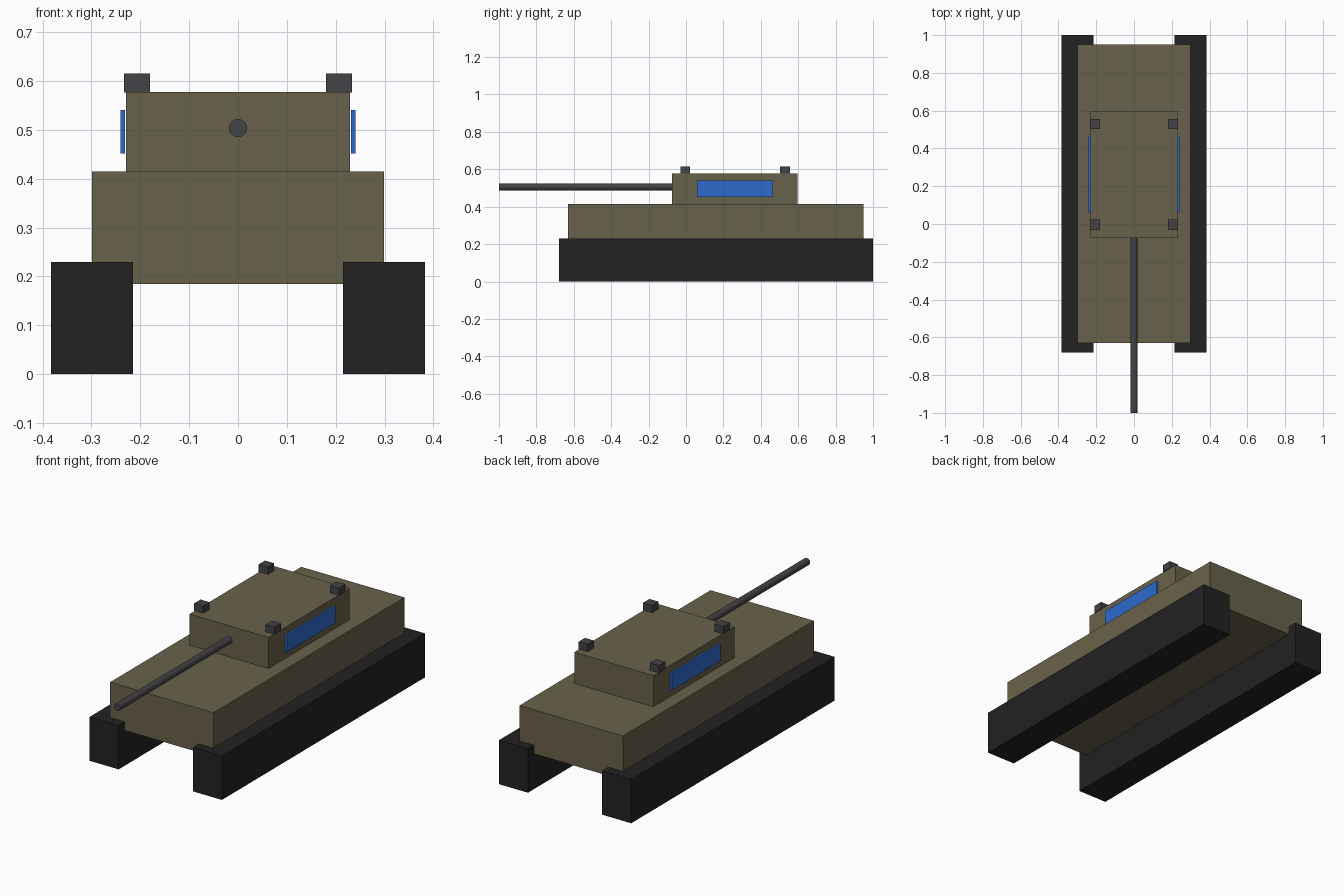
import bpy
from math import radians

cube = bpy.data.objects.get("Cube")
if cube:
    bpy.data.objects.remove(cube, do_unlink=True)


def make_material(name, rgb):
    mat = bpy.data.materials.new(name)
    mat.use_nodes = True
    color = (*rgb, 1)
    mat.diffuse_color = color
    mat.node_tree.nodes["Principled BSDF"].inputs["Base Color"].default_value = color
    return mat


olive = make_material("olive", (0.141, 0.122, 0.069))
black = make_material("track black", (0.016, 0.016, 0.016))
steel = make_material("dark steel", (0.056, 0.056, 0.063))
blue = make_material("marking blue", (0.026, 0.147, 0.61))


def box(name, mat, xs, ys, zs):
    """Box spanning the given (low, high) range on each axis."""
    spans = (xs, ys, zs)
    bpy.ops.mesh.primitive_cube_add(size=1, location=[(a + b) / 2 for a, b in spans])
    obj = bpy.context.object
    obj.name = name
    obj.scale = [b - a for a, b in spans]
    bpy.ops.object.transform_apply(location=False, rotation=False, scale=True)
    obj.data.materials.append(mat)
    return obj


def side_pair(name, mat, xs, ys, zs):
    """Matching boxes on the left (+x) and right (-x)."""
    box("left_" + name, mat, xs, ys, zs)
    box("right_" + name, mat, (-xs[1], -xs[0]), ys, zs)


# Body
box("hull", olive, (-0.299, 0.299), (-0.63, 0.95), (0.185, 0.415))
box("turret", olive, (-0.229, 0.229), (-0.074, 0.597), (0.413, 0.578))

# Tracks
side_pair("track", black, (0.215, 0.383), (-0.68, 1.0), (0, 0.23))

# Turret side panels
side_pair("side_panel", blue, (0.2315, 0.241), (0.06, 0.462), (0.452, 0.541))

# Corner blocks on the turret roof
for end, y in (("front", -0.004), ("rear", 0.53)):
    side_pair(end + "_corner_block", steel, (0.18, 0.233),
              (y - 0.0265, y + 0.0265), (0.577, 0.616))

# Gun barrel, seated in the turret front
tip, seat = -1.0, -0.06
bpy.ops.mesh.primitive_cylinder_add(vertices=16, radius=0.0187, depth=seat - tip,
                                    location=(0, (tip + seat) / 2, 0.504),
                                    rotation=(radians(90), 0, 0))
barrel = bpy.context.object
barrel.name = "gun_barrel"
barrel.data.materials.append(steel)
